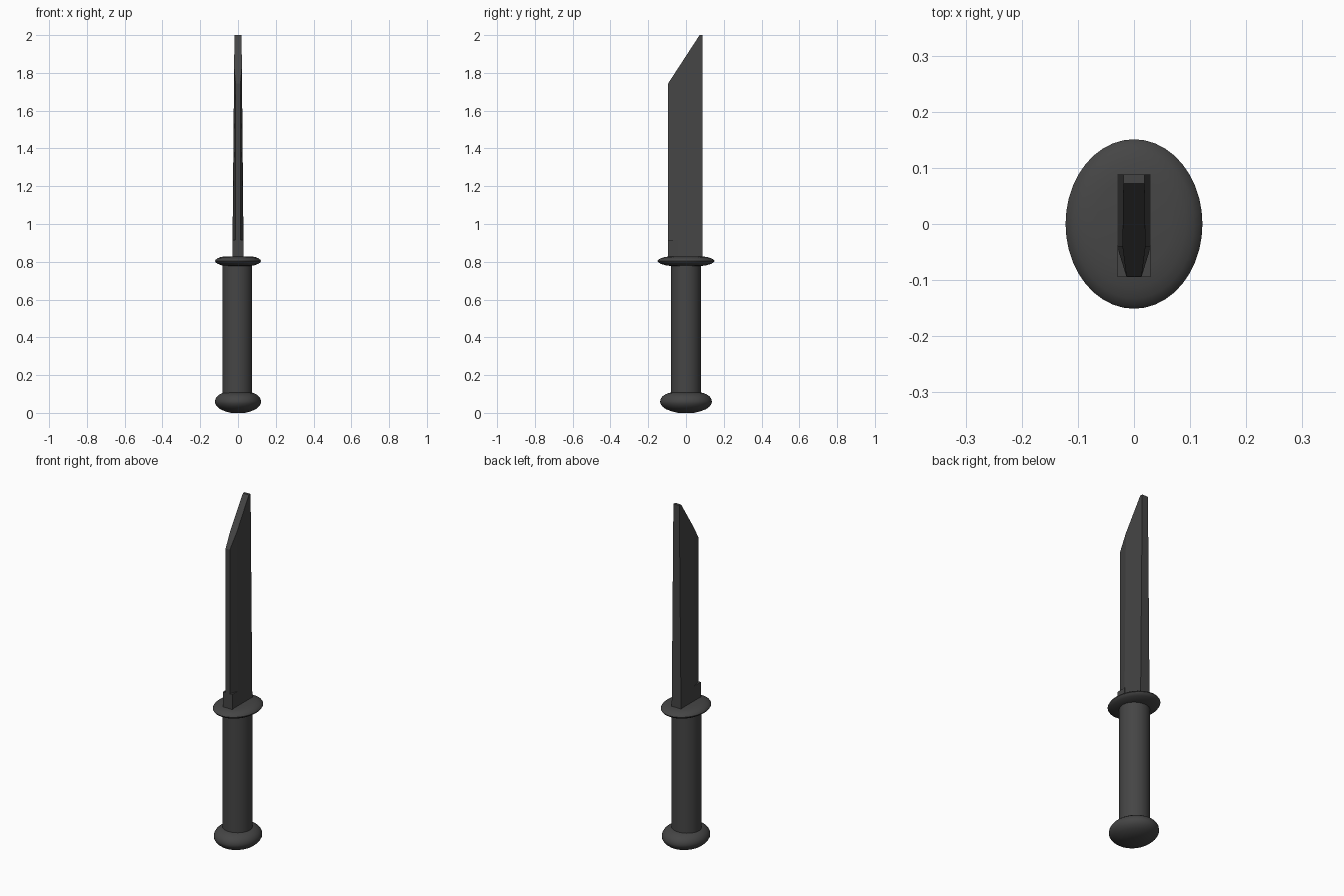
import bpy, bmesh, math

if "Cube" in bpy.data.objects:
    bpy.data.objects.remove(bpy.data.objects["Cube"])

dark = bpy.data.materials.new("dark grey")
dark.diffuse_color = (0.06, 0.06, 0.06, 1)
dark.use_nodes = True
dark.node_tree.nodes["Principled BSDF"].inputs["Base Color"].default_value = dark.diffuse_color


def finish(name, bm, smooth=False):
    bmesh.ops.recalc_face_normals(bm, faces=bm.faces)
    me = bpy.data.meshes.new(name)
    bm.to_mesh(me)
    bm.free()
    me.materials.append(dark)
    ob = bpy.data.objects.new(name, me)
    bpy.context.collection.objects.link(ob)
    if smooth:
        bpy.ops.object.select_all(action='DESELECT')
        ob.select_set(True)
        bpy.context.view_layer.objects.active = ob
        bpy.ops.object.shade_smooth_by_angle(angle=math.radians(40))
    return ob


def lathe(name, profile, sx, sy, cx=0.0, n=40):
    """Stack of oval rings; profile holds (radius factor, z)."""
    bm = bmesh.new()
    rings = []
    for r, z in profile:
        rings.append([bm.verts.new((cx + sx * r * math.cos(2 * math.pi * i / n),
                                    sy * r * math.sin(2 * math.pi * i / n), z))
                      for i in range(n)])
    for a, b in zip(rings, rings[1:]):
        for i in range(n):
            j = (i + 1) % n
            bm.faces.new((a[i], a[j], b[j], b[i]))
    bm.faces.new(rings[0])
    bm.faces.new(rings[-1])
    return finish(name, bm, True)


# rounded pommel, grip and oval guard
lathe("pommel", [(0.3, 0.0), (0.55, 0.008), (0.78, 0.02), (0.92, 0.035),
                 (0.99, 0.05), (1.0, 0.06), (0.98, 0.073), (0.91, 0.087),
                 (0.8, 0.098), (0.66, 0.106), (0.4, 0.11)], 0.122, 0.137)
lathe("grip", [(1, 0.09), (1, 0.79)], 0.079, 0.079, cx=-0.004)
lathe("guard", [(0.5, 0.777), (0.7, 0.781), (0.88, 0.789), (0.97, 0.797),
                (1.0, 0.804), (0.97, 0.811), (0.88, 0.819), (0.75, 0.825),
                (0.55, 0.829)], 0.122, 0.151)

# blade: flat spine, bevelled blunt edge, slanted tip, thinner towards the top
section = [(0.03, 0.088), (0.03, 0.072), (0.03, -0.04), (0.0135, -0.094)]


def top_z(y):
    return min(2.0, 1.745 + (y + 0.094) / 0.166 * 0.255)


bm = bmesh.new()
cols = []
for x, y in section:
    zt = top_z(y)
    taper = 1 - 0.37 * (zt - 0.8) / 1.2 if x > 0.02 else 1
    cols.append([bm.verts.new((s * x * t, y, z))
                 for z, t in ((0.8, 1), (zt, taper)) for s in (-1, 1)])
for a, b in zip(cols, cols[1:]):
    bm.faces.new((a[0], b[0], b[2], a[2]))   # left side
    bm.faces.new((a[1], a[3], b[3], b[1]))   # right side
    bm.faces.new((a[2], b[2], b[3], a[3]))   # top
    bm.faces.new((a[0], a[1], b[1], b[0]))   # bottom
for c in (cols[0], cols[-1]):
    bm.faces.new((c[0], c[1], c[3], c[2]))   # spine and edge
finish("blade", bm)

# block at the foot of the cutting edge
bm = bmesh.new()
bmesh.ops.create_cube(bm, size=1)
for v in bm.verts:
    v.co = (v.co.x * 0.059, -0.0665 + v.co.y * 0.056, 0.857 + v.co.z * 0.114)
finish("blade_collar", bm)
